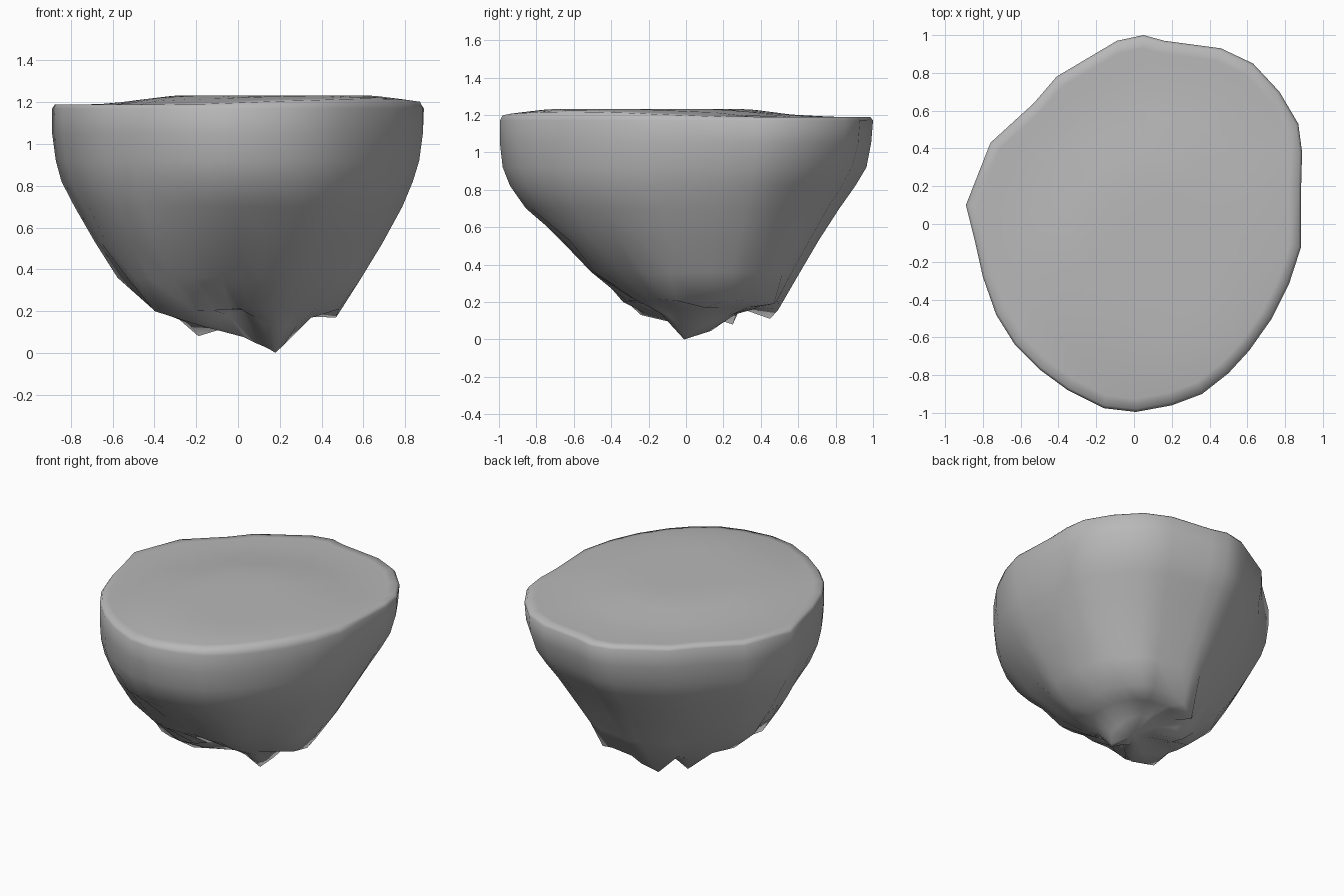
import bpy
import bmesh
import math
from math import pi
from mathutils import Vector, noise

default_cube = bpy.data.objects.get("Cube")
if default_cube:
    bpy.data.objects.remove(default_cube, do_unlink=True)

# Plan outline of the rock rim, anticlockwise from the front
OUTLINE = [(.01, -.995), (.2, -.96), (.36, -.9), (.5, -.79), (.61, -.67), (.73, -.5),
           (.82, -.32), (.885, -.12), (.885, .2), (.89, .38), (.87, .53), (.77, .7),
           (.63, .85), (.46, .93), (.16, .97), (.05, 1), (-.09, .97), (-.41, .78),
           (-.53, .64), (-.76, .43), (-.89, .1), (-.84, -.1), (-.8, -.28), (-.73, -.48),
           (-.63, -.64), (-.5, -.77), (-.35, -.88), (-.16, -.975)]

# Height, then outline scale in eight directions, anticlockwise from the left side
LEVELS = [(1.17, 1, 1, 1, 1, 1, 1, 1, 1),
          (1.05, 1, .99, .99, 1, 1, 1, 1, 1),
          (.92, .98, .95, .965, .98, .98, .99, .985, .985),
          (.82, .945, .89, .905, .94, .95, .965, .945, .955),
          (.7, .89, .81, .82, .87, .88, .91, .86, .88),
          (.53, .78, .71, .71, .76, .77, .8, .66, .74),
          (.36, .67, .61, .61, .62, .65, .66, .5, .57),
          (.21, .55, .51, .52, .44, .46, .48, .25, .37)]

# Crags of the underside: target point and how far the pull reaches
CRAGS = [((.18, -.01, 0), .22), ((-.18, -.24, .13), .14), ((-.19, .25, .08), .16),
         ((.47, .1, .17), .12), ((.32, .47, .19), .12), ((-.1, .45, .11), .15),
         ((0, -.13, .25), .1), ((-.4, -.28, .2), .12)]


def blend_scale(angle, scales):
    """Smoothly mix the directional scales around the rock."""
    turn = (angle % (2 * pi)) / (2 * pi) * len(scales)
    first = int(turn) % len(scales)
    mix = turn - int(turn)
    mix = mix * mix * (3 - 2 * mix)
    return scales[first] * (1 - mix) + scales[(first + 1) % len(scales)] * mix


def top_height(x, y):
    """Low swell across the plateau."""
    swell = 1 - ((x - .17) / .78) ** 2 - ((y + .2) / .85) ** 2
    return 1.19 + .042 * min(1, max(0, swell * 1.6))


def bridge(bm, upper, lower):
    count = len(upper)
    for i in range(count):
        j = (i + 1) % count
        bm.faces.new((upper[i], lower[i], lower[j], upper[j]))


def fan(bm, ring, tip):
    for i, vert in enumerate(ring):
        bm.faces.new((vert, ring[(i + 1) % len(ring)], tip))


def build_rock():
    bm = bmesh.new()

    # Plateau rings, from the middle out to the crisp rim
    rings = []
    for scale in (.2, .4, .6, .8, .93, .985):
        ring = []
        for x, y in OUTLINE:
            x, y = x * scale, y * scale
            ring.append(bm.verts.new((x, y, top_height(x, y))))
        rings.append(ring)
    centre = bm.verts.new((0, 0, top_height(0, 0)))

    # Tapering sides, rougher towards the bottom of the front
    low_verts = []
    for z, *scales in LEVELS:
        ring = []
        for x, y in OUTLINE:
            scale = blend_scale(math.atan2(y, x), scales)
            point = Vector((x * scale, y * scale, z))
            if z < .6 and y < .1:
                point += noise.noise_vector(point * 5) * .02
            ring.append(bm.verts.new(point))
        rings.append(ring)
        if z < .6:
            low_verts += ring

    # Underside closing in on a point behind the middle
    core = Vector((.1, .15, .1))
    edge = rings[-1]
    for inward in (.35, .7):
        ring = [bm.verts.new(v.co.lerp(core, inward)) for v in edge]
        rings.append(ring)
        low_verts += ring
    bottom = bm.verts.new(core)
    low_verts.append(bottom)

    fan(bm, rings[0], centre)
    for upper, lower in zip(rings, rings[1:]):
        bridge(bm, upper, lower)
    fan(bm, rings[-1], bottom)

    # Pull out the crags, easing nearby vertices along
    for spot, reach in CRAGS:
        target = Vector(spot)
        nearest = min(low_verts, key=lambda v: (v.co - target).length)
        origin = nearest.co.copy()
        shift = target - origin
        for vert in low_verts:
            ease = 1 - (vert.co - origin).length / reach
            if ease > 0:
                vert.co += shift * ease

    bmesh.ops.recalc_face_normals(bm, faces=bm.faces)
    mesh = bpy.data.meshes.new("floating_rock")
    bm.to_mesh(mesh)
    bm.free()
    rock = bpy.data.objects.new("floating_rock", mesh)
    bpy.context.collection.objects.link(rock)
    return rock


# Plain stone colour
stone = bpy.data.materials.new("grey_stone")
stone.use_nodes = True
grey = (.48, .48, .48, 1)
stone.diffuse_color = grey
stone.node_tree.nodes["Principled BSDF"].inputs["Base Color"].default_value = grey

rock = build_rock()
rock.data.materials.append(stone)
bpy.context.view_layer.objects.active = rock
rock.select_set(True)
bpy.ops.object.shade_smooth_by_angle(angle=math.radians(75))
